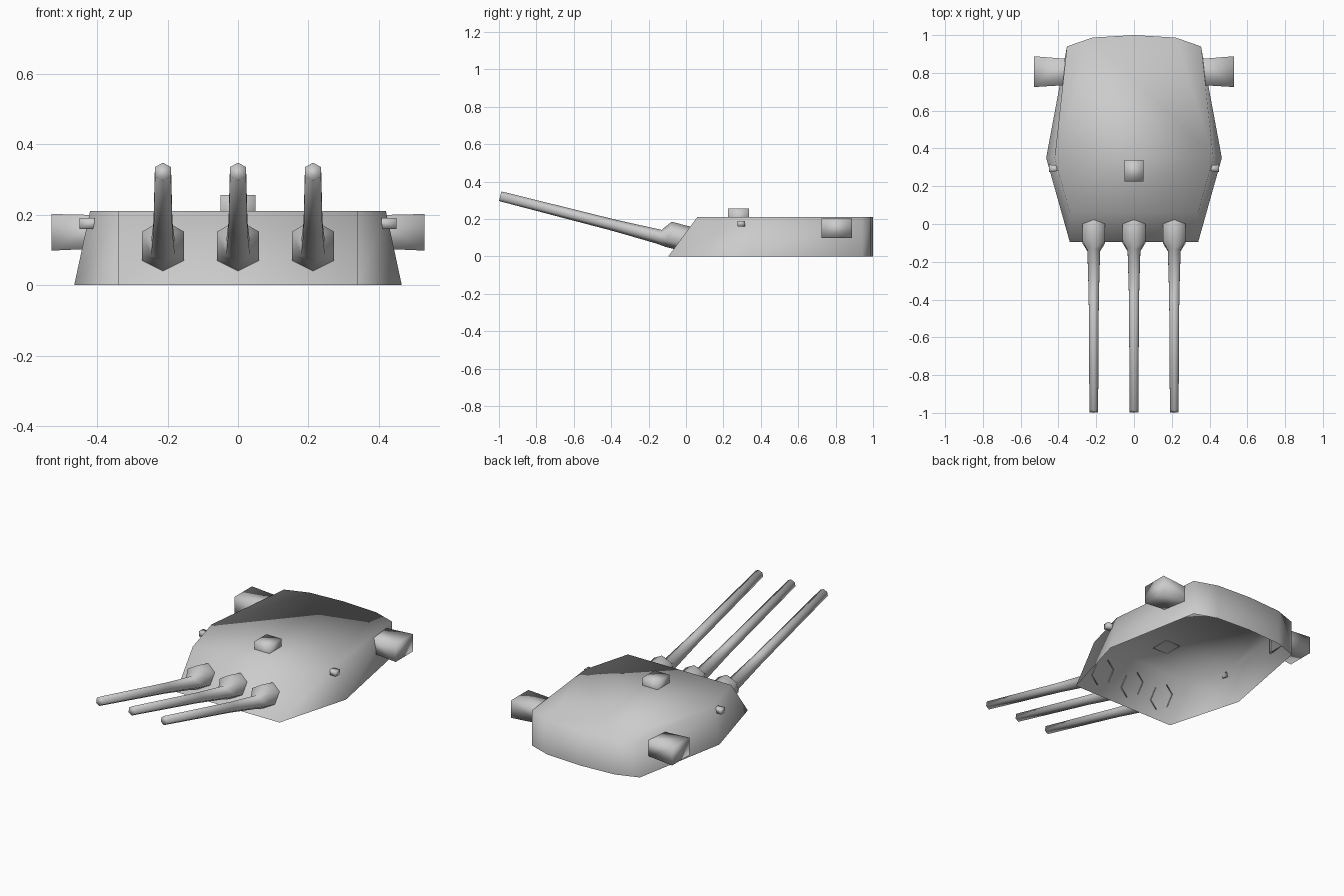
import bpy, math
from mathutils import Vector

if "Cube" in bpy.data.objects:
    bpy.data.objects.remove(bpy.data.objects["Cube"])


def make(name, rings, cap_start=False, cap_end=False, mirror=False):
    """Loft matching closed rings of points into a smooth shaded shell."""
    n = len(rings[0])
    verts = [tuple(p) for r in rings for p in r]
    faces = []
    for k in range(len(rings) - 1):
        a, b = k * n, (k + 1) * n
        for i in range(n):
            j = (i + 1) % n
            faces.append((a + i, a + j, b + j, b + i))
    if cap_start:
        faces.append(tuple(reversed(range(n))))
    if cap_end:
        faces.append(tuple(range(len(verts) - n, len(verts))))
    mesh = bpy.data.meshes.new(name)
    mesh.from_pydata(verts, [], faces)
    mesh.shade_smooth()
    obj = bpy.data.objects.new(name, mesh)
    bpy.context.collection.objects.link(obj)
    if mirror:
        obj.modifiers.new("Mirror", 'MIRROR')
    return obj


# Armoured gunhouse: sloped front and sides, upright rear, open underneath
def outline(half, z):
    pts = half + [(0, 1.0)] + [(-x, y) for x, y in reversed(half)]
    return [(x, y, z) for x, y in pts]


base = [(0.34, -0.095), (0.465, 0.35), (0.355, 0.94), (0.22, 0.987)]
roof = [(0.34, 0.06), (0.42, 0.35), (0.355, 0.94), (0.22, 0.987)]
make("gunhouse", [outline(base, 0), outline(roof, 0.21)], cap_end=True)

# Guns: six-sided raised barrel with a wider sleeve ending on the sloped front
TILT = math.atan(0.255)
axis = Vector((0, math.cos(TILT), -math.sin(TILT)))
up = Vector((0, math.sin(TILT), math.cos(TILT)))
side = Vector((1, 0, 0))
muzzle = Vector((0, -0.9935, 0.322))


def hexagon(x, y, radius, lift=0.0):
    c = muzzle + axis * ((y - muzzle.y) / axis.y) + up * lift + side * x
    return [c + radius * (math.cos(a) * up + math.sin(a) * side)
            for a in (i * math.pi / 3 for i in range(6))]


def to_front_plate(p):
    """Slide a point along the gun axis to just inside the front plate."""
    slope = 0.155 / 0.21
    t = (-0.095 + slope * p.z - p.y) / (axis.y - slope * axis.z)
    return p + axis * (t + 0.008)


for label, x in (("left", -0.213), ("centre", 0), ("right", 0.213)):
    sleeve = hexagon(x, -0.10, 0.069, 0.025)
    make("gun_" + label, [
        hexagon(x, -0.9935, 0.0265),
        hexagon(x, -0.38, 0.031),
        hexagon(x, -0.14, 0.039),
        sleeve,
        [to_front_plate(p) for p in sleeve],
    ], cap_start=True)


# Box shaped fittings
def rect_yz(x, y0, y1, z0, z1):
    return [(x, y0, z0), (x, y1, z0), (x, y1, z1), (x, y0, z1)]


def rect_xy(z, x0, x1, y0, y1):
    return [(x0, y0, z), (x1, y0, z), (x1, y1, z), (x0, y1, z)]


# Rangefinder arms flaring slightly outwards at the rear
make("rangefinder_arms", [rect_yz(0.365, 0.735, 0.875, 0.105, 0.198),
                          rect_yz(0.53, 0.725, 0.888, 0.098, 0.202)],
     cap_end=True, mirror=True)

# Small sighting ports on the widest part of the sides
make("side_sights", [rect_yz(0.408, 0.28, 0.31, 0.16, 0.19),
                     rect_yz(0.45, 0.275, 0.315, 0.16, 0.19)],
     cap_end=True, mirror=True)

# Sighting hood on the roof
make("roof_hood", [rect_xy(0.208, -0.05, 0.05, 0.225, 0.338),
                   rect_xy(0.256, -0.05, 0.05, 0.225, 0.338)], cap_end=True)
